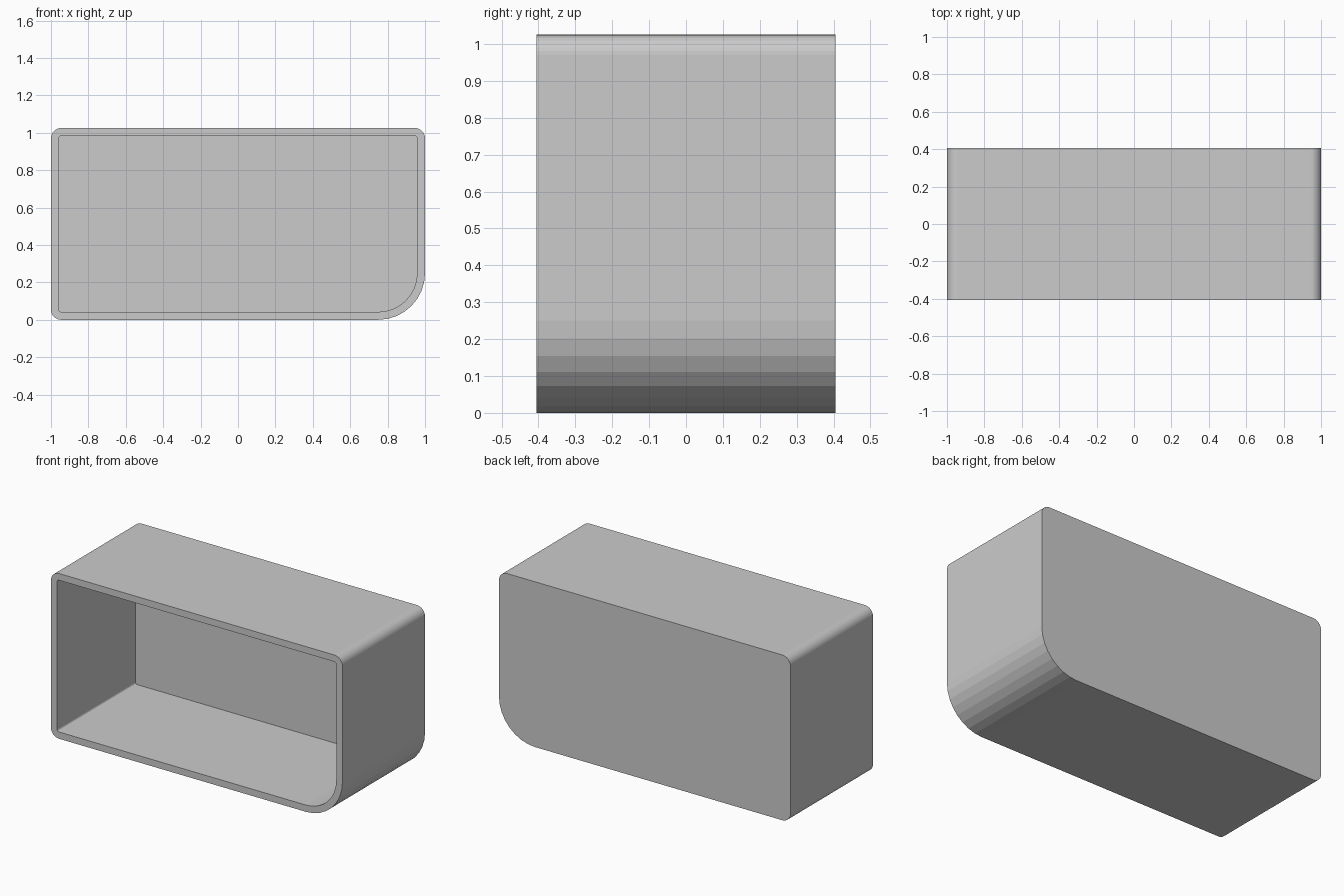
import bpy, bmesh
from math import sin, cos, pi

if "Cube" in bpy.data.objects:
    bpy.data.objects.remove(bpy.data.objects["Cube"])

HALF_DEPTH = 0.405
WALL = 0.042
SEGS = 8


def rounded_profile(inset):
    """Rounded rectangle in XZ, counter-clockwise, with one large lower-right corner."""
    x0, x1, z0, z1 = -1.0, 1.0, 0.0, 1.025
    small, large = 0.055, 0.25
    corners = [(x1 - large, z0 + large, large, -pi / 2),
               (x1 - small, z1 - small, small, 0),
               (x0 + small, z1 - small, small, pi / 2),
               (x0 + small, z0 + small, small, pi)]
    pts = []
    for cx, cz, r, start in corners:
        for i in range(SEGS + 1):
            a = start + i / SEGS * pi / 2
            pts.append((cx + (r - inset) * cos(a), cz + (r - inset) * sin(a)))
    return pts


bm = bmesh.new()


def ring(inset, y):
    return [bm.verts.new((x, y, z)) for x, z in rounded_profile(inset)]


def bridge(a, b):
    n = len(a)
    for i in range(n):
        j = (i + 1) % n
        bm.faces.new((a[i], a[j], b[j], b[i]))


# outer back, outer front, rim, cavity back
outer_back = ring(0, HALF_DEPTH)
outer_front = ring(0, -HALF_DEPTH)
inner_front = ring(WALL, -HALF_DEPTH)
inner_back = ring(WALL, HALF_DEPTH - WALL)
bridge(outer_back, outer_front)
bridge(outer_front, inner_front)
bridge(inner_front, inner_back)
bm.faces.new(outer_back)
bm.faces.new(inner_back)
bmesh.ops.recalc_face_normals(bm, faces=bm.faces[:])

# open-fronted box shell
mesh = bpy.data.meshes.new("box_shell")
bm.to_mesh(mesh)
bm.free()
box = bpy.data.objects.new("box_shell", mesh)
bpy.context.collection.objects.link(box)
